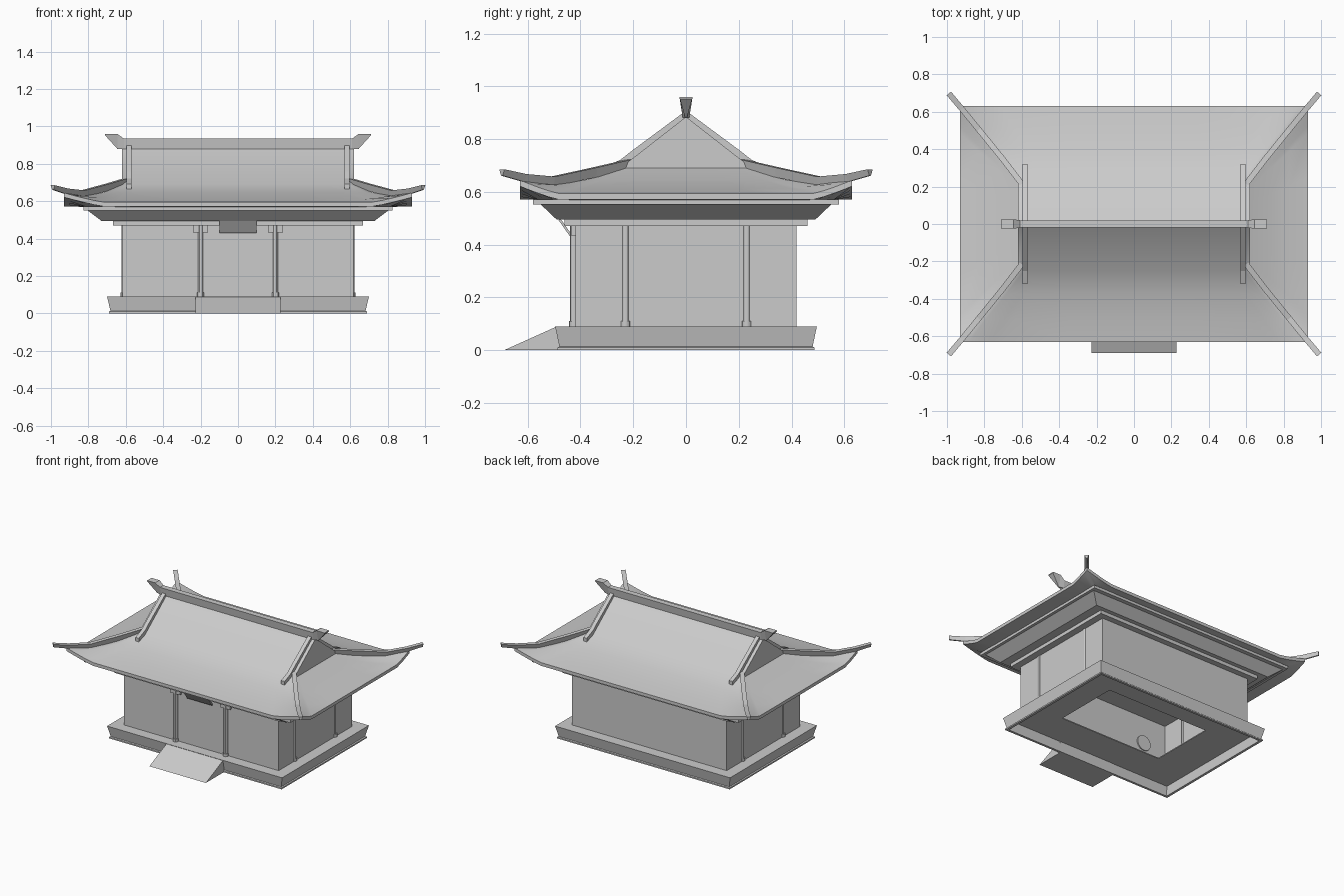
import bpy, bmesh, math
from mathutils import Vector, Matrix

cube = bpy.data.objects.get("Cube")
if cube:
    bpy.data.objects.remove(cube, do_unlink=True)

GREY = (0.6, 0.6, 0.6, 1)
mat = bpy.data.materials.new("plain grey")
mat.use_nodes = True
mat.diffuse_color = GREY
mat.node_tree.nodes["Principled BSDF"].inputs["Base Color"].default_value = GREY


def finish(name, bm, smooth=False):
    bmesh.ops.recalc_face_normals(bm, faces=bm.faces)
    mesh = bpy.data.meshes.new(name)
    bm.to_mesh(mesh)
    bm.free()
    mesh.materials.append(mat)
    obj = bpy.data.objects.new(name, mesh)
    bpy.context.collection.objects.link(obj)
    if smooth:
        bpy.ops.object.select_all(action='DESELECT')
        obj.select_set(True)
        bpy.context.view_layer.objects.active = obj
        bpy.ops.object.shade_smooth_by_angle(angle=math.radians(30))
    return obj


def bridge(bm, a, b):
    """Quads between two closed loops of vertices."""
    for i in range(len(a)):
        j = (i + 1) % len(a)
        bm.faces.new((a[i], a[j], b[j], b[i]))


def loft(name, loops, hollow=False):
    """Skin through point loops; hollow joins the last loop to the first."""
    bm = bmesh.new()
    rows = [[bm.verts.new(p) for p in loop] for loop in loops]
    for a, b in zip(rows, rows[1:]):
        bridge(bm, a, b)
    if hollow:
        bridge(bm, rows[-1], rows[0])
    else:
        bm.faces.new(rows[0])
        bm.faces.new(rows[-1])
    return finish(name, bm)


def rect(hx, hy, z):
    return [(-hx, -hy, z), (hx, -hy, z), (hx, hy, z), (-hx, hy, z)]


def box(name, centre, size, tilt=0):
    bm = bmesh.new()
    m = Matrix.Translation(centre) @ Matrix.Rotation(tilt, 4, 'X') @ Matrix.Diagonal((*size, 1))
    bmesh.ops.create_cube(bm, size=1, matrix=m)
    return finish(name, bm)


def cylinder(name, centre, r, depth, turn=0, sides=12):
    bm = bmesh.new()
    m = Matrix.Translation(centre) @ Matrix.Rotation(turn, 4, 'X')
    bmesh.ops.create_cone(bm, cap_ends=True, segments=sides, radius1=r, radius2=r,
                          depth=depth, matrix=m)
    return finish(name, bm, True)


def post(name, x, y, r):
    cylinder(name, (x, y, 0.28), r, 0.39)
    cylinder(name + "_foot", (x, y, 0.1), r + 0.005, 0.022)


def bar(name, path, width, heights, taper=1):
    """Upright bar swept along a path that marks its underside; taper narrows the foot."""
    pts = [Vector(p) for p in path]
    loops = []
    for i, p in enumerate(pts):
        d = pts[min(i + 1, len(pts) - 1)] - pts[max(i - 1, 0)]
        side = Vector((d.y, -d.x, 0)).normalized() * width / 2
        up = Vector((0, 0, heights[i]))
        loops.append([p - side * taper, p + side * taper, p + side + up, p - side + up])
    return loft(name, loops)


# Platform: a shell open underneath with a hole in its deck, and the entrance ramp
loft("platform", [rect(0.69, 0.487, 0), rect(0.69, 0.487, 0.01), rect(0.682, 0.48, 0.014),
                  rect(0.70, 0.496, 0.09), rect(0.41, 0.24, 0.09), rect(0.41, 0.24, 0.083),
                  rect(0.685, 0.482, 0.083), rect(0.672, 0.47, 0.014), rect(0.672, 0.47, 0)],
     hollow=True)
loft("ramp", [[(x, -0.69, 0), (x, -0.48, 0), (x, -0.48, 0.09), (x, -0.49, 0.09)]
              for x in (-0.226, 0.226)])

# Hollow walls, beams and stepped cornice
loft("walls", [rect(0.618, 0.418, 0.085), rect(0.618, 0.418, 0.475),
               rect(0.604, 0.404, 0.475), rect(0.604, 0.404, 0.085)], hollow=True)
loft("top_beam", [rect(0.668, 0.46, 0.47), rect(0.668, 0.46, 0.497)])
loft("cornice", [rect(0.73, 0.49, 0.495), rect(0.805, 0.55, 0.552)])
loft("cornice_ledge", [rect(0.825, 0.58, 0.552), rect(0.825, 0.58, 0.572)])

# Posts, brackets and round windows
for s, label in ((-1, "right"), (1, "left")):
    post(f"door_post_{label}", s * 0.2, -0.425, 0.014)
    box(f"post_bracket_{label}", (s * 0.2, -0.425, 0.452), (0.08, 0.02, 0.036))
    for y, end in ((-0.23, "front"), (0.23, "back")):
        post(f"side_post_{label}_{end}", s * 0.61, y, 0.014)
    cylinder(f"round_window_{label}", (s * 0.42, -0.406, 0.275), 0.055, 0.02, math.pi / 2, 24)

# Sign board leaning out above the door
box("sign_board", (0, -0.457, 0.464), (0.2, 0.009, 0.078), math.radians(35))

# Hip-and-gable roof with lifted eave corners
half = [0, 0.4, 0.77, 0.83, 0.89, 0.95, 1]
STEPS = [-h for h in reversed(half[1:])] + half
M = len(STEPS) - 1


def eave_loop(hx, hy, z, lift):
    pts = []
    for ax, ay, bx, by in ((-1, -1, 1, -1), (1, -1, 1, 1), (1, 1, -1, 1), (-1, 1, -1, -1)):
        for s in STEPS[:-1]:
            u = (s + 1) / 2
            rise = lift * max(0, (abs(s) - 0.77) / 0.23) ** 1.2
            pts.append((hx * (ax + (bx - ax) * u), hy * (ay + (by - ay) * u), z + rise))
    return pts


bm = bmesh.new()
profile = [(0.62, 0.25, 0.69, 0), (0.72, 0.375, 0.647, 0), (0.83, 0.505, 0.614, 0.015),
           (0.93, 0.63, 0.595, 0.05), (0.93, 0.63, 0.572, 0.05), (0.81, 0.56, 0.57, 0)]
rows = [[bm.verts.new(p) for p in eave_loop(*r)] for r in profile]
for a, b in zip(rows, rows[1:]):
    bridge(bm, a, b)
bm.faces.new(rows[-1])
top = rows[0]
ridge = [bm.verts.new((0.62 * s, 0, 0.885)) for s in STEPS]
for i in range(M):
    bm.faces.new((top[i], top[i + 1], ridge[i + 1], ridge[i]))
    bm.faces.new((top[3 * M - i], top[3 * M - i - 1], ridge[i + 1], ridge[i]))
bm.faces.new(top[M:2 * M + 1] + [ridge[-1]])
bm.faces.new(top[3 * M:] + [top[0], ridge[0]])
finish("roof", bm, True)

# Hip ridges with upturned tips, and the ridges running down the gables
hip = [(0.60, 0.215, 0.685), (0.70, 0.345, 0.655), (0.83, 0.505, 0.622),
       (0.92, 0.615, 0.638), (0.99, 0.698, 0.662)]
gable = [(0, 0.875), (0.2, 0.727), (0.25, 0.688), (0.32, 0.662)]
for sx, a in ((-1, "right"), (1, "left")):
    for sy, b in ((-1, "front"), (1, "back")):
        bar(f"hip_ridge_{b}_{a}", [(sx * x, sy * y, z) for x, y, z in hip], 0.03,
            [0.038, 0.038, 0.036, 0.03, 0.024], 0.35)
        bar(f"gable_ridge_{b}_{a}", [(sx * 0.583, sy * y, z) for y, z in gable], 0.028,
            [0.033, 0.033, 0.033, 0.03])

# Main ridge with flared ends: x, bottom, top, half widths
ends = [(0.61, 0.88, 0.935, 0.012, 0.02), (0.645, 0.88, 0.96, 0.003, 0.025),
        (0.71, 0.952, 0.96, 0.023, 0.025)]
sections = [(-e[0], *e[1:]) for e in reversed(ends)] + ends
loft("main_ridge", [[(x, -wb, lo), (x, wb, lo), (x, wt, hi), (x, -wt, hi)]
                    for x, lo, hi, wb, wt in sections])
